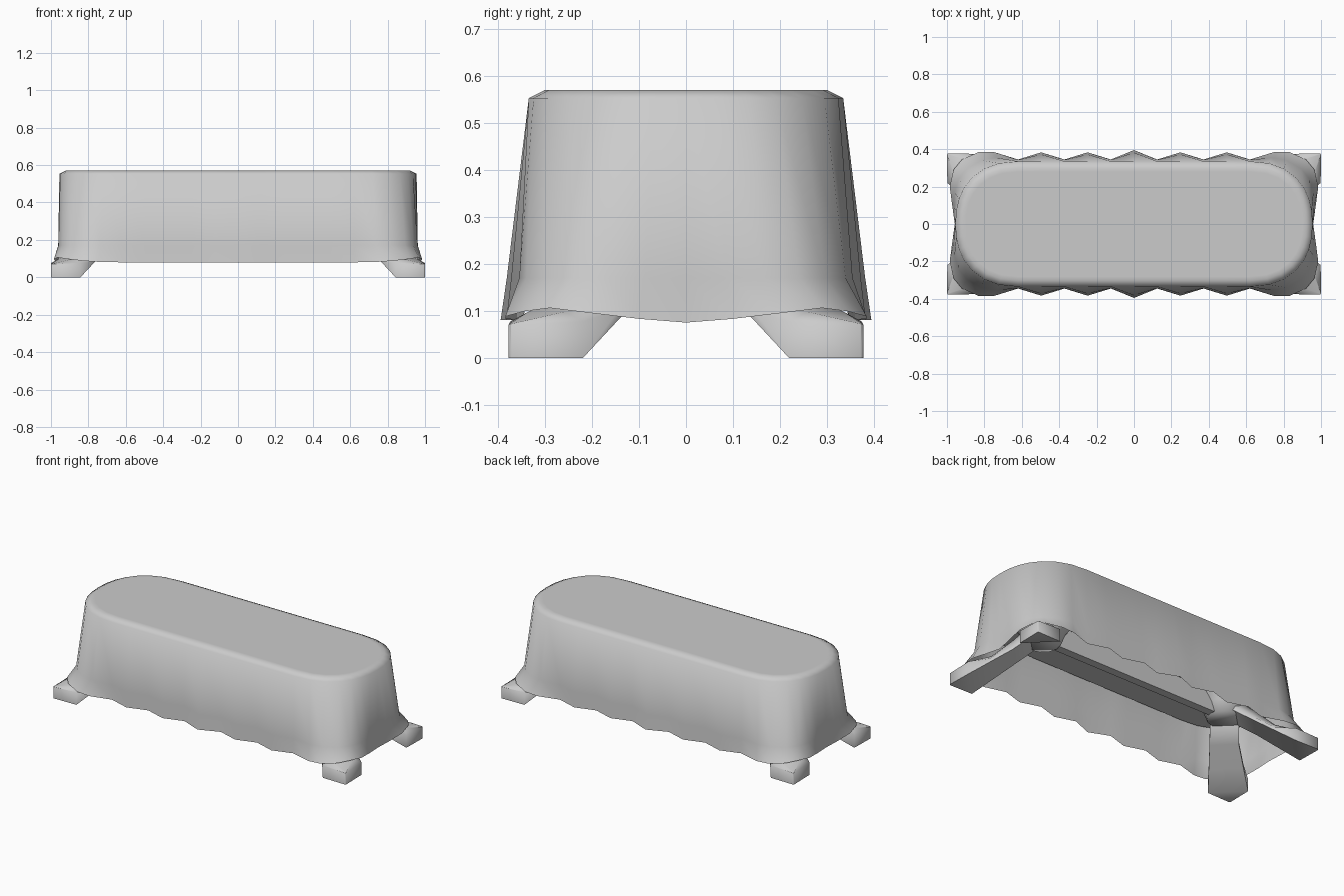
import bpy, bmesh, math
from mathutils import Vector

cube = bpy.data.objects.get("Cube")
if cube:
    bpy.data.objects.remove(cube)

grey = bpy.data.materials.new("plain_grey")
grey.use_nodes = True
COLOUR = (0.6, 0.6, 0.6, 1)
grey.diffuse_color = COLOUR
grey.node_tree.nodes["Principled BSDF"].inputs["Base Color"].default_value = COLOUR


def finish(name, bm, angle):
    bmesh.ops.recalc_face_normals(bm, faces=bm.faces)
    mesh = bpy.data.meshes.new(name)
    bm.to_mesh(mesh)
    bm.free()
    mesh.materials.append(grey)
    obj = bpy.data.objects.new(name, mesh)
    bpy.context.collection.objects.link(obj)
    bpy.ops.object.select_all(action="DESELECT")
    obj.select_set(True)
    bpy.context.view_layer.objects.active = obj
    bpy.ops.object.shade_smooth_by_angle(angle=math.radians(angle))


def loft(bm, rings):
    loops = [[bm.verts.new(p) for p in ring] for ring in rings]
    n = len(loops[0])
    for a, b in zip(loops, loops[1:]):
        for i in range(n):
            j = (i + 1) % n
            bm.faces.new((a[i], a[j], b[j], b[i]))
    return loops


def full_loop(quarter):
    """Mirror a quarter outline, from the front middle to the end middle."""
    right = quarter + [Vector((p.x, -p.y, p.z)) for p in quarter[-2::-1]]
    return right + [Vector((-p.x, p.y, p.z)) for p in right[-2:0:-1]]


HALF_STRAIGHT = 0.62
CORNER_ANGLES = (75, 60, 45, 32, 21, 10, 0)
SQUARENESS = 0.88


def stadium(radius, z):
    """Quarter of a long outline with slightly squared round ends."""
    points = [Vector((i * HALF_STRAIGHT / 5, radius, z)) for i in range(6)]
    for deg in CORNER_ANGLES:
        a = math.radians(deg)
        points.append(Vector((HALF_STRAIGHT + radius * math.cos(a) ** SQUARENESS,
                              radius * math.sin(a) ** SQUARENESS, z)))
    return points


# Tablecloth: a rounded top whose pleats open towards the hem
rim = stadium(0.335, 0.553)
hem = []
for i in range(6):
    y = 0.345 if i % 2 else (0.395 if i == 0 else 0.383)
    hem.append(Vector((i * HALF_STRAIGHT / 5, y, 0.08)))
hem += [Vector(p) for p in ((0.75, 0.385, 0.083), (0.83, 0.385, 0.088),
                            (0.92, 0.345, 0.099), (0.965, 0.29, 0.106),
                            (0.985, 0.20, 0.095), (0.972, 0.10, 0.083),
                            (0.958, 0.0, 0.075))]
fold = []
for i, (r, h) in enumerate(zip(rim, hem)):
    p = r.lerp(h, 0.78 if i < 6 else 0.5)
    p.z = 0.17
    fold.append(p)

bm = bmesh.new()
layers = (hem, fold, rim, stadium(0.302, 0.57), stadium(0.28, 0.57))
loops = loft(bm, [full_loop(q) for q in layers])
bm.faces.new(loops[-1])
finish("tablecloth", bm, 80)

# Thick table top hidden under the cloth
bm = bmesh.new()
loops = loft(bm, [full_loop(stadium(0.33, z)) for z in (0.355, 0.54)])
bm.faces.new(loops[0])
bm.faces.new(loops[-1])
finish("table_top", bm, 40)

# Splayed legs with pointed feet:
# x, y, half width, underside, shoulder height, ridge height
sections = [(0.998, 0.375, 0.004, 0.0, 0.07, 0.072),
            (0.92, 0.297, 0.11, 0.0, 0.077, 0.098),
            (0.835, 0.212, 0.095, 0.08, 0.10, 0.14),
            (0.75, 0.127, 0.08, 0.16, 0.18, 0.24),
            (0.68, 0.04, 0.08, 0.235, 0.27, 0.34)]
across = Vector((1, -1, 0)).normalized()
for sx, end in ((-1, "right"), (1, "left")):
    for sy, side in ((-1, "front"), (1, "back")):
        rings = []
        for x, y, w, low, mid, high in sections:
            ring = []
            for k, z in ((-1, low), (1, low), (1, mid), (0.5, high), (-0.5, high), (-1, mid)):
                p = Vector((x, y, z)) + across * w * k
                ring.append((p.x * sx, p.y * sy, z))
            rings.append(ring)
        bm = bmesh.new()
        loops = loft(bm, rings)
        bm.faces.new(loops[0])
        bm.faces.new(loops[-1])
        finish(f"{side}_{end}_leg", bm, 60)

    # Short flared hub where a pair of legs meets the table top
    bm = bmesh.new()
    rings = []
    for r, z in ((0.10, 0.225), (0.125, 0.29), (0.18, 0.36)):
        rings.append([(sx * 0.65 + r * math.cos(a * math.pi / 6),
                       r * math.sin(a * math.pi / 6), z) for a in range(12)])
    loops = loft(bm, rings)
    bm.faces.new(loops[0])
    bm.faces.new(loops[-1])
    finish(f"{end}_hub", bm, 70)

# Narrow stretcher rail joining the hubs under the table top
bm = bmesh.new()
bmesh.ops.create_cube(bm, size=1)
for v in bm.verts:
    v.co = Vector((v.co.x * 1.3, v.co.y * 0.05, 0.295 + v.co.z * 0.13))
finish("stretcher_rail", bm, 30)
